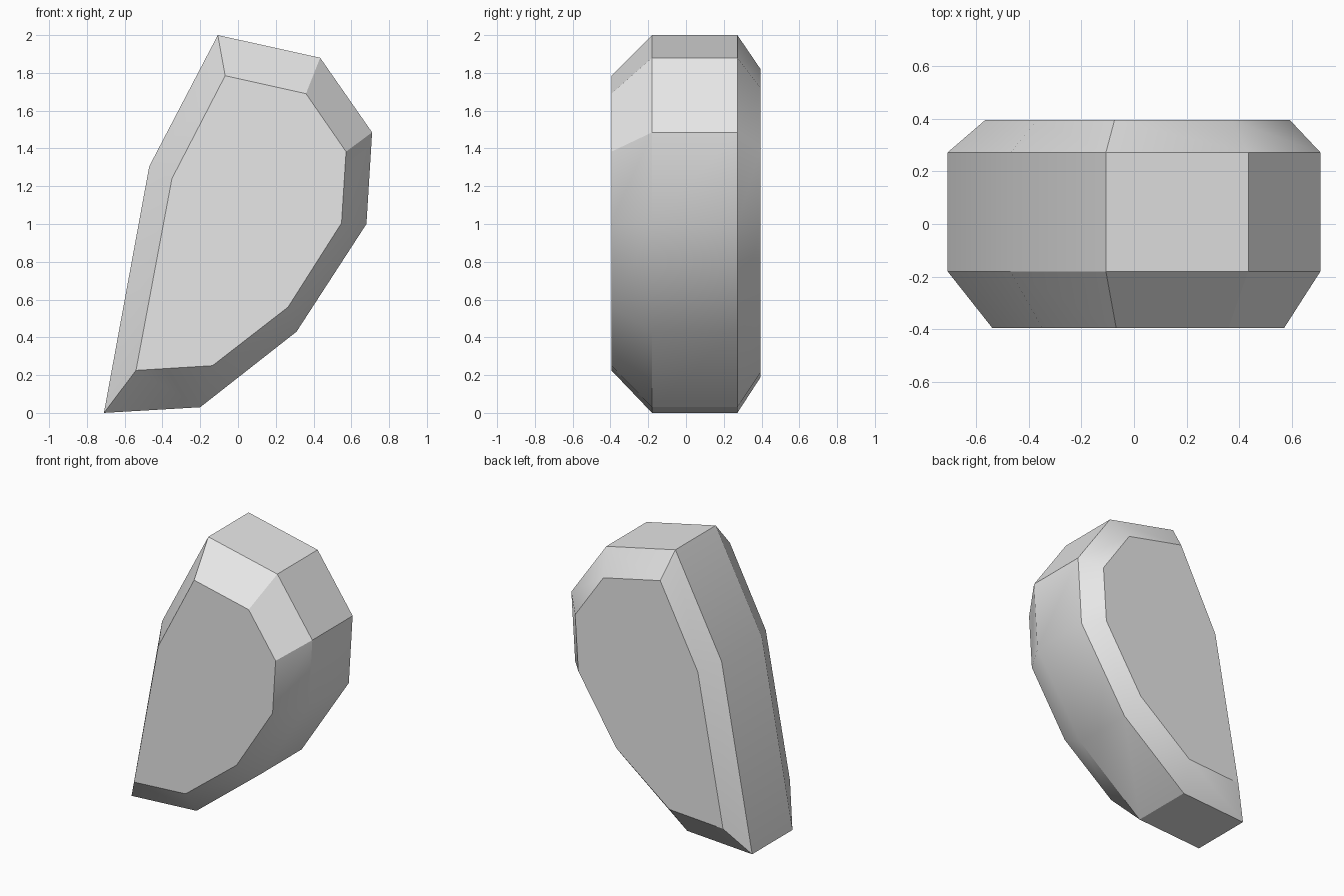
import bpy, bmesh, math
from mathutils import Vector

default = bpy.data.objects.get("Cube")
if default:
    bpy.data.objects.remove(default, do_unlink=True)

# Single stone grey
grey = bpy.data.materials.new("stone_grey")
grey.use_nodes = True
grey.diffuse_color = (0.8, 0.8, 0.8, 1)
grey.node_tree.nodes["Principled BSDF"].inputs["Base Color"].default_value = (0.8, 0.8, 0.8, 1)

# Rim outline and front face outline in x, z, counter-clockwise from the bottom tip
rim = [(-0.71, 0), (-0.2, 0.03), (0.31, 0.43), (0.68, 1.0),
       (0.71, 1.485), (0.435, 1.88), (-0.107, 2.0), (-0.47, 1.305)]
face = [(-0.54, 0.225), (-0.135, 0.25), (0.265, 0.56), (0.548, 1.005),
        (0.572, 1.383), (0.36, 1.69), (-0.068, 1.785), (-0.35, 1.24)]

# Sections from front to back: depth, and how far the rim is drawn in to the face outline
sections = [(-0.395, 1), (-0.18, 0), (0.272, 0), (0.395, 0.84)]

bm = bmesh.new()
rings = []
for y, inset in sections:
    ring = []
    for r, f in zip(rim, face):
        p = Vector(r).lerp(Vector(f), inset)
        ring.append(bm.verts.new((p.x, y, p.y)))
    rings.append(ring)

# Chamfers and rim band
for a, b in zip(rings, rings[1:]):
    for i in range(len(rim)):
        j = (i + 1) % len(rim)
        bm.faces.new((a[i], a[j], b[j], b[i]))

# Flat front and back
bm.faces.new(rings[0])
bm.faces.new(rings[-1][::-1])
bmesh.ops.recalc_face_normals(bm, faces=bm.faces[:])

mesh = bpy.data.meshes.new("faceted_stone")
bm.to_mesh(mesh)
bm.free()
mesh.materials.append(grey)
stone = bpy.data.objects.new("faceted_stone", mesh)
bpy.context.collection.objects.link(stone)

# Soft turns stay smooth, hard ones stay crisp
bpy.ops.object.select_all(action='DESELECT')
stone.select_set(True)
bpy.context.view_layer.objects.active = stone
bpy.ops.object.shade_smooth_by_angle(angle=math.radians(30))
